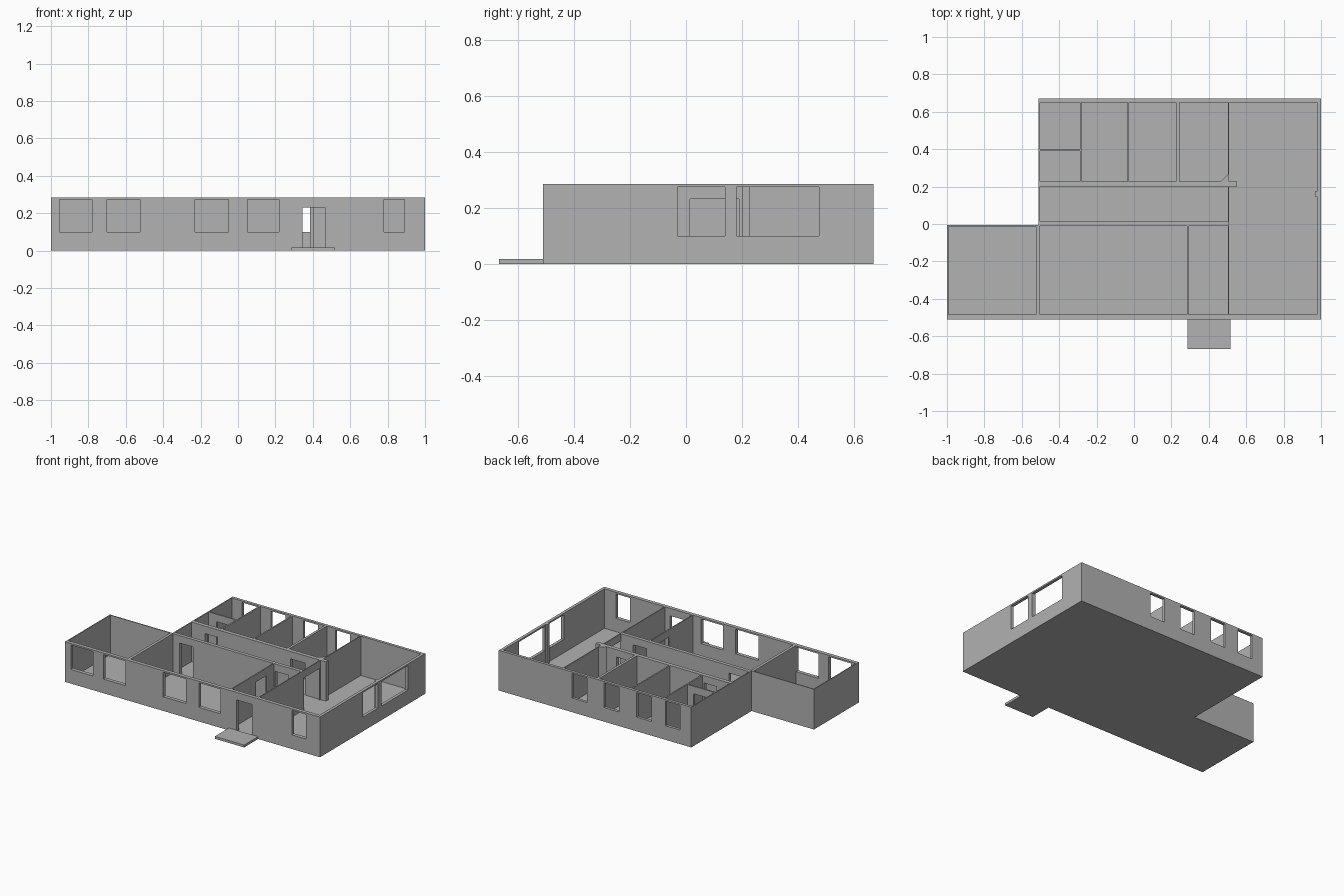
import bpy, bmesh

old = bpy.data.objects.get("Cube")
if old:
    bpy.data.objects.remove(old, do_unlink=True)

HEIGHT, FLOOR, DOOR_TOP = 0.285, 0.006, 0.232
SILL, HEAD = 0.1, 0.274
ABOVE = HEIGHT + 0.1

plaster = bpy.data.materials.new("plain_grey")
plaster.use_nodes = True
GREY = (0.445, 0.445, 0.445, 1)
plaster.diffuse_color = GREY
plaster.node_tree.nodes["Principled BSDF"].inputs["Base Color"].default_value = GREY


def rect(x0, x1, y0, y1):
    return [(x0, y0), (x1, y0), (x1, y1), (x0, y1)]


def prisms(name, solids):
    """One object made of upright prisms: (outline, bottom, top)."""
    bm = bmesh.new()
    for outline, z0, z1 in solids:
        base = bm.faces.new([bm.verts.new((x, y, z0)) for x, y in outline])
        grown = bmesh.ops.extrude_face_region(bm, geom=[base])["geom"]
        top = [v for v in grown if isinstance(v, bmesh.types.BMVert)]
        bmesh.ops.translate(bm, verts=top, vec=(0, 0, z1 - z0))
    bmesh.ops.recalc_face_normals(bm, faces=bm.faces)
    mesh = bpy.data.meshes.new(name)
    bm.to_mesh(mesh)
    bm.free()
    mesh.materials.append(plaster)
    ob = bpy.data.objects.new(name, mesh)
    bpy.context.collection.objects.link(ob)
    return ob


# House block, with the side wing at -x
BACK, FRONT = 0.67, -0.51
house = prisms("house_walls", [([(-1, FRONT), (1, FRONT), (1, BACK), (-0.51, BACK),
                                 (-0.51, -0.006), (-1, -0.006)], 0, HEIGHT)])

# Rooms hollowed out of the block
N, S = 0.65, -0.484
rooms = [
    rect(-0.993, -0.523, S, -0.013),     # side wing
    rect(-0.503, -0.29, 0.40, N),        # small back room
    rect(-0.503, -0.29, 0.228, 0.39),    # small inner room
    rect(-0.28, -0.036, 0.228, N),       # back rooms
    rect(-0.026, 0.225, 0.228, N),
    [(0.243, 0.228), (0.465, 0.228), (0.502, 0.265), (0.502, N), (0.243, N)],
    rect(-0.503, 0.502, 0.013, 0.2),     # corridor
    rect(-0.503, 0.283, S, -0.012),      # front room
    rect(0.292, 0.502, S, -0.012),       # entrance hall
    rect(0.509, 0.979, S, N),            # long room
]
room_cutter = prisms("room_cutter", [(r, FLOOR, ABOVE) for r in rooms])

# Window and door openings
openings = []
for x0, x1 in [(-0.955, -0.78), (-0.70, -0.525), (-0.23, -0.05), (0.05, 0.22), (0.78, 0.89)]:
    openings.append((rect(x0, x1, FRONT - 0.03, S + 0.01), SILL, HEAD))
for x in (-0.365, -0.14, 0.116, 0.367):
    openings.append((rect(x - 0.058, x + 0.058, N - 0.01, BACK + 0.03), SILL, HEAD))
for y0, y1 in [(-0.03, 0.14), (0.18, 0.475)]:
    openings.append((rect(0.96, 1.03, y0, y1), SILL, HEAD))
doors = [
    rect(0.345, 0.465, FRONT - 0.03, S + 0.01),   # front door
    rect(-0.45, -0.345, -0.02, 0.02),             # front room to corridor
    rect(0.30, 0.405, -0.02, 0.02),               # hall to corridor
    rect(-0.40, -0.30, 0.19, 0.24),               # corridor to inner room
    rect(0.27, 0.385, 0.19, 0.24),                # corridor to back room
    rect(-0.44, -0.34, 0.38, 0.41),               # between the small rooms
    rect(0.275, 0.30, -0.215, -0.095),            # hall to front room
    rect(0.49, 0.52, 0.014, 0.19),                # corridor to long room
]
openings += [(d, FLOOR, DOOR_TOP) for d in doors]
opening_cutter = prisms("opening_cutter", openings)

# Apply the cuts, then drop the cutters
for cutter in (room_cutter, opening_cutter):
    cutter.hide_render = True
    mod = house.modifiers.new(cutter.name, "BOOLEAN")
    mod.operation, mod.solver, mod.object = "DIFFERENCE", "EXACT", cutter
graph = bpy.context.evaluated_depsgraph_get()
cut_mesh = bpy.data.meshes.new_from_object(house.evaluated_get(graph))
house.modifiers.clear()
house.data = cut_mesh
for cutter in (room_cutter, opening_cutter):
    bpy.data.objects.remove(cutter, do_unlink=True)

# Short wall return at the corridor mouth, window pier and front step
prisms("corridor_wall_return", [(rect(0.505, 0.55, 0.2, 0.228), FLOOR, HEIGHT)])
prisms("window_pier", [(rect(0.968, 0.982, 0.148, 0.174), FLOOR, HEIGHT)])
prisms("front_step", [(rect(0.285, 0.515, -0.667, FRONT), 0, 0.017)])
